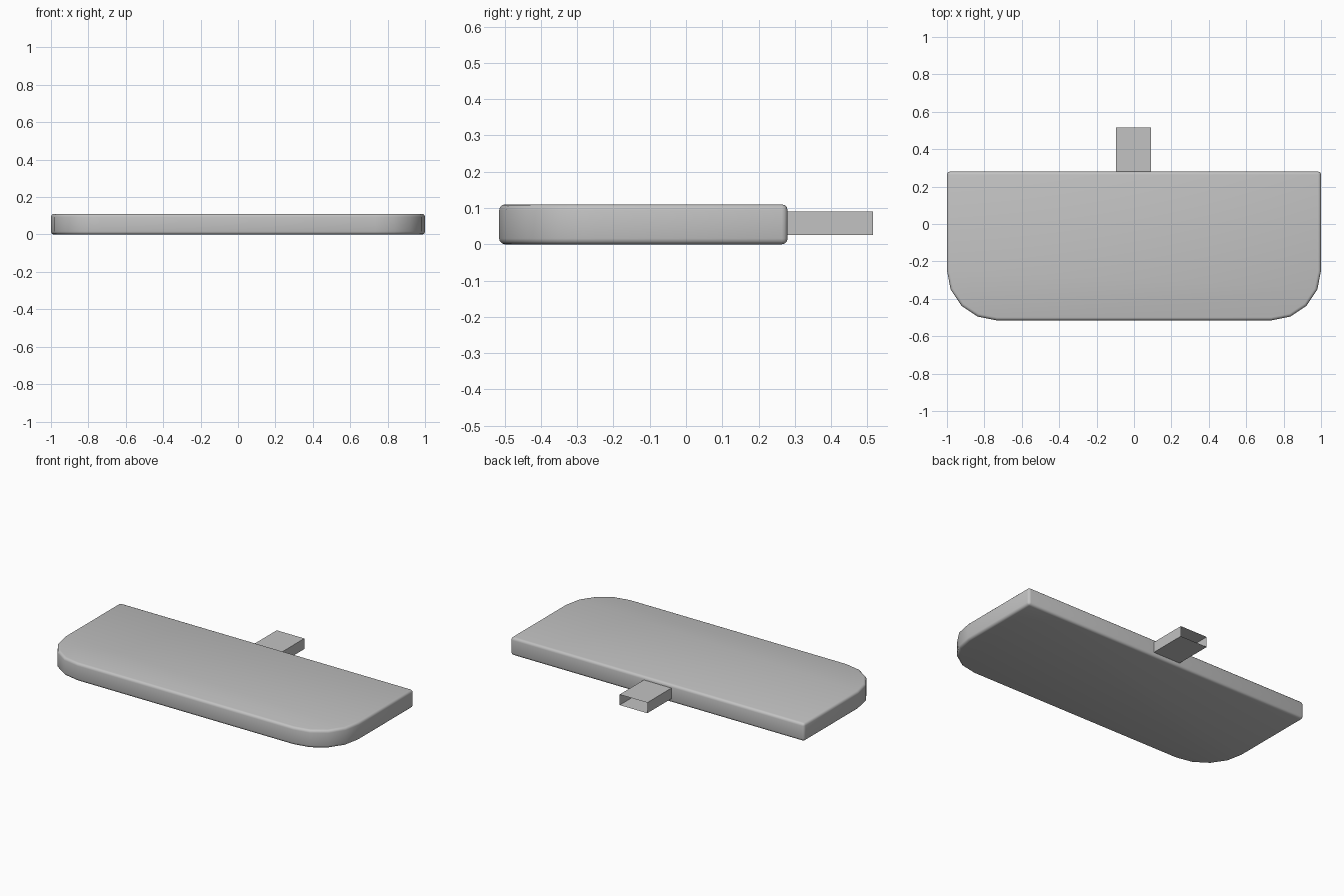
import bpy, bmesh, math

cube = bpy.data.objects.get("Cube")
if cube:
    bpy.data.objects.remove(cube, do_unlink=True)

grey = bpy.data.materials.new("plain grey")
grey.use_nodes = True
colour = (0.54, 0.54, 0.54, 1)
grey.diffuse_color = colour
grey.node_tree.nodes["Principled BSDF"].inputs["Base Color"].default_value = colour

FRONT, BACK, HEIGHT, RADIUS = -0.515, 0.28, 0.11, 0.265


def make_object(name, bm):
    mesh = bpy.data.meshes.new(name)
    bm.to_mesh(mesh)
    bm.free()
    obj = bpy.data.objects.new(name, mesh)
    mesh.materials.append(grey)
    bpy.context.collection.objects.link(obj)
    return obj


# Shelf slab: square back corners, four-segment rounded front corners
corner = []
for i in range(5):
    a = math.radians(-90 + i * 22.5)
    corner.append((1 - RADIUS + RADIUS * math.cos(a),
                   FRONT + RADIUS + RADIUS * math.sin(a)))
half = corner + [(1, BACK)]
outline = half + [(-x, y) for x, y in reversed(half)]

bm = bmesh.new()
base = bm.faces.new([bm.verts.new((x, y, 0)) for x, y in outline])
top = bmesh.ops.extrude_face_region(bm, geom=[base])
for v in top["geom"]:
    if isinstance(v, bmesh.types.BMVert):
        v.co.z = HEIGHT
bmesh.ops.recalc_face_normals(bm, faces=bm.faces)
slab = make_object("shelf_slab", bm)

# Softened rim and back corners
bevel = slab.modifiers.new("soft_edges", 'BEVEL')
bevel.width = 0.016
bevel.segments = 3
bevel.limit_method = 'ANGLE'
bevel.angle_limit = math.radians(40)

bpy.ops.object.select_all(action='DESELECT')
slab.select_set(True)
bpy.context.view_layer.objects.active = slab
bpy.ops.object.modifier_apply(modifier=bevel.name)
bpy.ops.object.shade_smooth_by_angle(angle=math.radians(40))

# Hollow mounting sleeve, open at the rear
bm = bmesh.new()
section = [(-0.097, 0.025), (0.091, 0.025), (0.091, 0.09), (-0.097, 0.09)]
rings = [[bm.verts.new((x, y, z)) for x, z in section] for y in (BACK - 0.002, 0.515)]
for i in range(4):
    j = (i + 1) % 4
    bm.faces.new((rings[0][i], rings[0][j], rings[1][j], rings[1][i]))
make_object("mounting_sleeve", bm)
